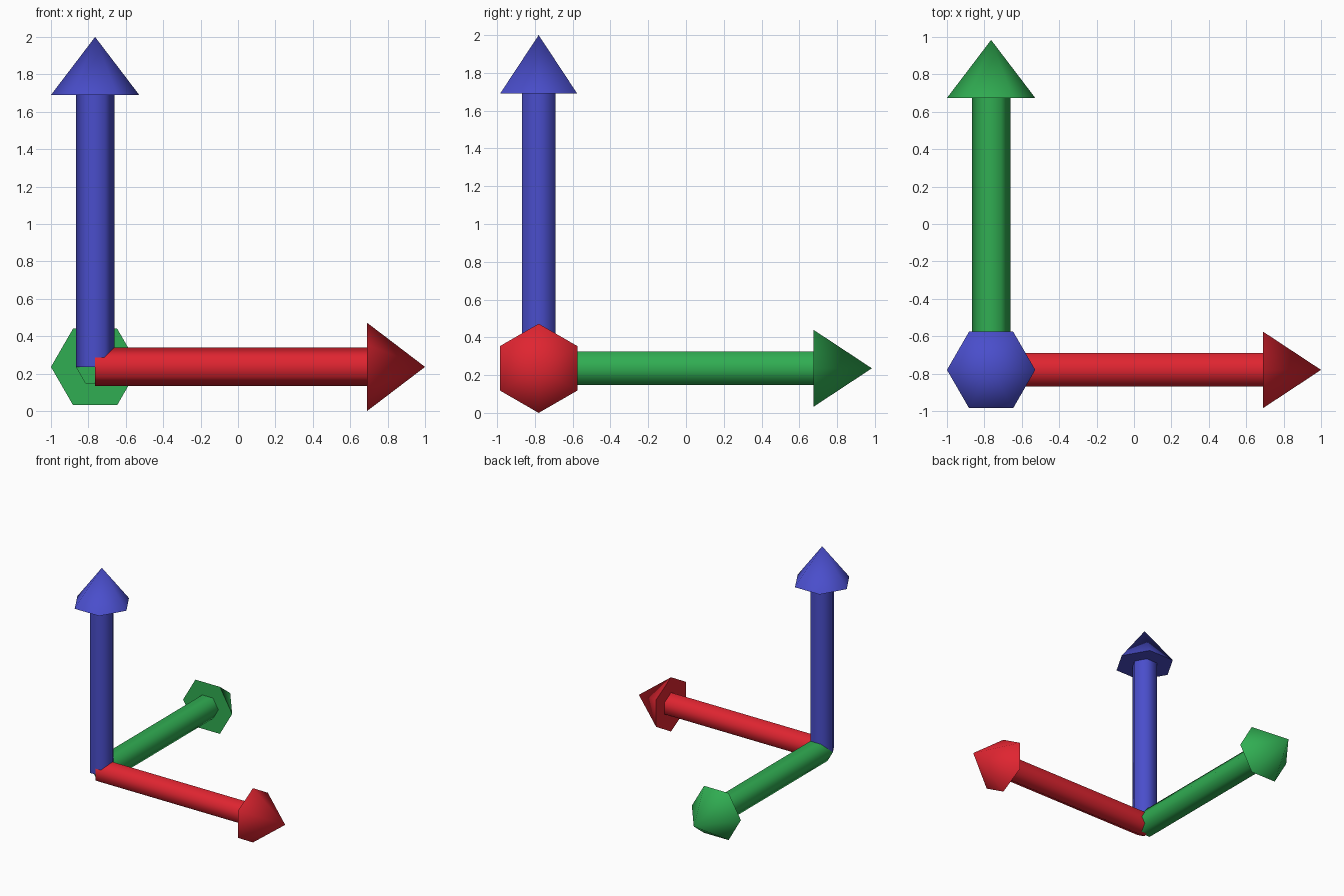
import bpy, bmesh, math
from mathutils import Vector

if "Cube" in bpy.data.objects:
    bpy.data.objects.remove(bpy.data.objects["Cube"])

ORIGIN = Vector((-0.764, -0.780, 0.236))
LENGTH, HEAD_START = 1.764, 1.454
SHAFT_R, HEAD_R, SIDES = 0.103, 0.236, 6


def material(name, rgb):
    mat = bpy.data.materials.new(name)
    mat.diffuse_color = (*rgb, 1)
    mat.use_nodes = True
    mat.node_tree.nodes["Principled BSDF"].inputs["Base Color"].default_value = mat.diffuse_color
    return mat


def hexagonal(name, axis, corner, start, end, r1, r2, mat):
    """Six-sided prism (r2 > 0) or pyramid (r2 = 0); one edge points along corner."""
    axis, corner = Vector(axis), Vector(corner)
    side = axis.cross(corner)
    bm = bmesh.new()

    def ring(dist, r):
        return [bm.verts.new(ORIGIN + axis * dist + r * (
            corner * math.cos(i * math.tau / SIDES) + side * math.sin(i * math.tau / SIDES)))
            for i in range(SIDES)]

    base = ring(start, r1)
    bm.faces.new(base)
    if r2:
        top = ring(end, r2)
        bm.faces.new(top)
    else:
        tip = bm.verts.new(ORIGIN + axis * end)
    for i in range(SIDES):
        j = (i + 1) % SIDES
        bm.faces.new((base[i], base[j], top[j], top[i]) if r2 else (base[i], base[j], tip))
    bmesh.ops.recalc_face_normals(bm, faces=bm.faces)
    mesh = bpy.data.meshes.new(name)
    bm.to_mesh(mesh)
    bm.free()
    mesh.materials.append(mat)
    obj = bpy.data.objects.new(name, mesh)
    bpy.context.collection.objects.link(obj)
    # round the sides, keep the end caps sharp
    bpy.ops.object.select_all(action='DESELECT')
    obj.select_set(True)
    bpy.context.view_layer.objects.active = obj
    bpy.ops.object.shade_smooth_by_angle(angle=math.radians(65))


# three arrows: name, colour, direction, direction of a hexagon corner
X, Y, Z = (1, 0, 0), (0, 1, 0), (0, 0, 1)
for label, rgb, axis, corner in (
        ("red", (0.74, 0.018, 0.03), X, Z),
        ("green", (0.03, 0.42, 0.085), Y, X),
        ("blue", (0.068, 0.076, 0.60), Z, X)):
    mat = material(label, rgb)
    hexagonal(label + "_arrow_shaft", axis, corner, 0, HEAD_START, SHAFT_R, SHAFT_R, mat)
    hexagonal(label + "_arrow_head", axis, corner, HEAD_START, LENGTH, HEAD_R, 0, mat)
